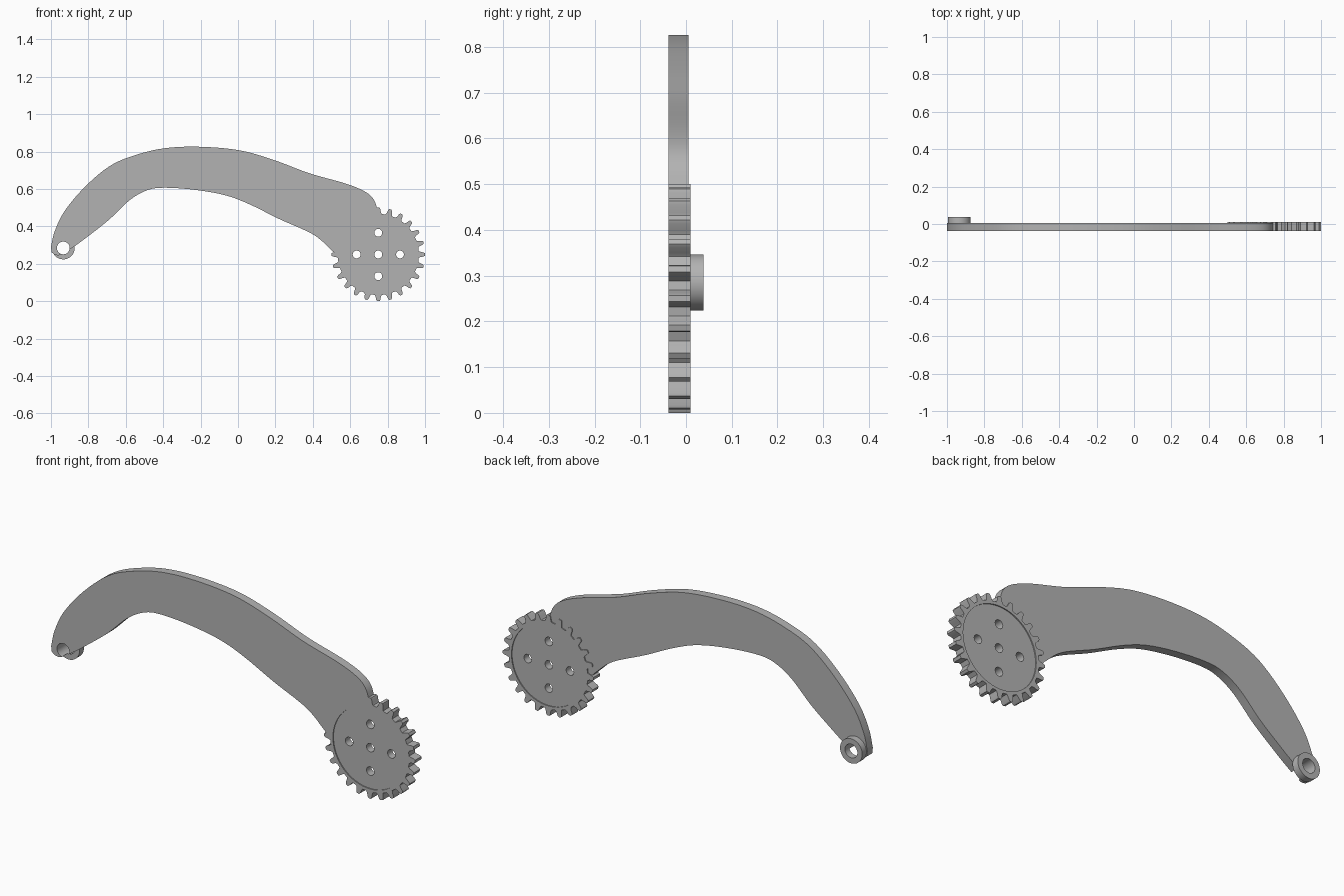
import bpy, bmesh
from math import sin, cos, pi, radians
from mathutils import Vector

cube = bpy.data.objects.get("Cube")
if cube:
    bpy.data.objects.remove(cube)

grey = bpy.data.materials.new("plain grey")
grey.use_nodes = True
grey.diffuse_color = (0.45, 0.45, 0.45, 1)
grey.node_tree.nodes["Principled BSDF"].inputs["Base Color"].default_value = grey.diffuse_color

FRONT, ARM_BACK, GEAR_BACK, BOSS_BACK = -0.038, 0.005, 0.01, 0.038
GEAR = Vector((0.75, 0.25))
PIN = Vector((-0.934, 0.285))


def arc(centre, radius, start=0, end=2 * pi, steps=48, closed=True):
    count = steps if closed else steps + 1
    angles = [start + (end - start) * i / steps for i in range(count)]
    return [centre + Vector((cos(a), sin(a))) * radius for a in angles]


def smooth_path(points, steps=5):
    """Catmull-Rom curve through the points."""
    p = [Vector(q) for q in points]
    p = [2 * p[0] - p[1]] + p + [2 * p[-1] - p[-2]]
    out = []
    for a, b, c, d in zip(p, p[1:], p[2:], p[3:]):
        for i in range(steps):
            t = i / steps
            out.append(0.5 * (2 * b + (c - a) * t + (2 * a - 5 * b + 4 * c - d) * t ** 2
                              + (3 * b - a - 3 * c + d) * t ** 3))
    return out + [p[-2]]


def plate(name, loops, y0, y1):
    """Extrude outlines drawn in x and z from y0 to y1; inner loops become holes."""
    curve = bpy.data.curves.new(name, 'CURVE')
    curve.dimensions = '2D'
    curve.fill_mode = 'BOTH'
    curve.extrude = (y1 - y0) / 2
    for loop in loops:
        spline = curve.splines.new('POLY')
        spline.points.add(len(loop) - 1)
        for point, co in zip(spline.points, loop):
            point.co = (co.x, co.y, 0, 1)
        spline.use_cyclic_u = True
    obj = bpy.data.objects.new(name, curve)
    bpy.context.collection.objects.link(obj)
    obj.rotation_euler.x = pi / 2
    obj.location.y = (y0 + y1) / 2
    select(obj)
    bpy.ops.object.convert(target='MESH')
    obj = bpy.context.object
    obj.name = name
    bm = bmesh.new()
    bm.from_mesh(obj.data)
    bmesh.ops.remove_doubles(bm, verts=bm.verts, dist=0.00005)
    bmesh.ops.recalc_face_normals(bm, faces=bm.faces)
    bm.to_mesh(obj.data)
    bm.free()
    obj.data.materials.clear()
    obj.data.materials.append(grey)
    return obj


def select(obj):
    bpy.ops.object.select_all(action='DESELECT')
    obj.select_set(True)
    bpy.context.view_layer.objects.active = obj


# Curved arm, ending on the root circle of the gear
upper = [(-1, .29), (-.98, .374), (-.928, .481), (-.82, .61), (-.687, .722), (-.553, .78),
         (-.393, .818), (-.206, .826), (.008, .807), (.195, .754), (.382, .684),
         (.57, .631), (.676, .588), (.725, .545), (.746, .49)]
lower = [(.51, .262), (.49, .283), (.4, .358), (.222, .439), (.06, .519), (-.07, .567),
         (-.233, .596), (-.393, .607), (-.484, .594), (-.58, .54), (-.687, .438),
         (-.794, .353), (-.874, .294), (-.944, .25), (-.975, .248), (-.997, .262)]
root = arc(GEAR, 0.21, radians(92), radians(176), 16, closed=False)
arm = plate("arm", [smooth_path(upper) + root + smooth_path(lower)], FRONT, ARM_BACK)

# Pin hole through the arm tip
cutter = plate("pin_hole_cutter", [arc(PIN, 0.034)], FRONT - 0.05, BOSS_BACK + 0.05)
cutter.hide_render = True
cut = arm.modifiers.new("pin_hole", 'BOOLEAN')
cut.operation = 'DIFFERENCE'
cut.solver = 'EXACT'
cut.object = cutter
select(arm)
bpy.ops.object.modifier_apply(modifier=cut.name)
bpy.data.objects.remove(cutter)

# Hollow boss behind the arm tip
boss = plate("pin_boss", [arc(PIN, 0.061), arc(PIN, 0.034)], ARM_BACK - 0.001, BOSS_BACK)

# Toothed rim
TEETH = 24
tooth = [(-.32, .217), (-.24, .226), (-.17, .243), (-.1, .25),
         (.1, .25), (.17, .243), (.24, .226), (.32, .217)]
teeth = []
for i in range(TEETH):
    for offset, radius in tooth:
        a = (i + offset) * 2 * pi / TEETH
        teeth.append(GEAR + Vector((cos(a), sin(a))) * radius)
rim = plate("gear_rim", [teeth, arc(GEAR, 0.202, steps=64)], FRONT, GEAR_BACK)

# Recessed web with a centre hole and four around it
holes = [GEAR] + arc(GEAR, 0.116, steps=4)
web = plate("gear_web", [arc(GEAR, 0.202, steps=64)] + [arc(h, 0.021, steps=24) for h in holes],
            FRONT + 0.005, GEAR_BACK - 0.005)

for part in (arm, boss, rim, web):
    select(part)
    bpy.ops.object.shade_smooth_by_angle(angle=radians(25))
